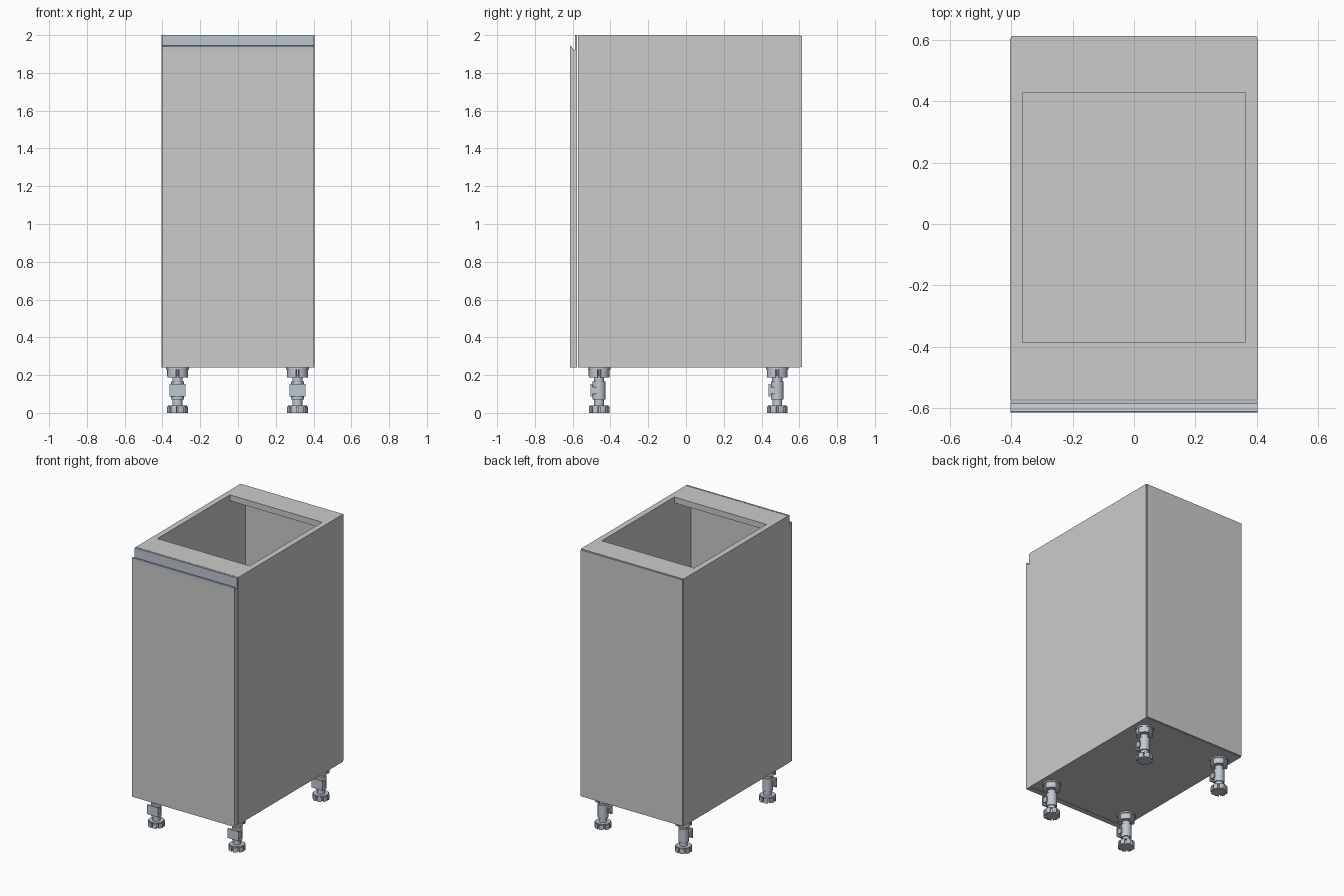
import bpy, bmesh, math
from mathutils import Vector

if "Cube" in bpy.data.objects:
    bpy.data.objects.remove(bpy.data.objects["Cube"])

metal = bpy.data.materials.new("metal")
metal.diffuse_color = (0.52, 0.58, 0.64, 1)
metal.use_nodes = True
metal.node_tree.nodes["Principled BSDF"].inputs["Base Color"].default_value = metal.diffuse_color


def finish(name, bm, mat=None, smooth=False):
    bmesh.ops.recalc_face_normals(bm, faces=bm.faces)
    me = bpy.data.meshes.new(name)
    bm.to_mesh(me)
    bm.free()
    ob = bpy.data.objects.new(name, me)
    bpy.context.collection.objects.link(ob)
    if mat:
        me.materials.append(mat)
    if smooth:
        bpy.ops.object.select_all(action='DESELECT')
        ob.select_set(True)
        bpy.context.view_layer.objects.active = ob
        bpy.ops.object.shade_smooth_by_angle(angle=math.radians(35))
    return ob


def add_prism(bm, base, offset):
    face = bm.faces.new([bm.verts.new(p) for p in base])
    res = bmesh.ops.extrude_face_region(bm, geom=[face], use_keep_orig=True)
    verts = [g for g in res["geom"] if isinstance(g, bmesh.types.BMVert)]
    bmesh.ops.translate(bm, vec=Vector(offset), verts=verts)


def add_box(bm, x0, x1, y0, y1, z0, z1):
    add_prism(bm, [(x0, y0, z0), (x1, y0, z0), (x1, y1, z0), (x0, y1, z0)], (0, 0, z1 - z0))


def add_disc(bm, r, z0, z1, n=32):
    pts = [(r * math.cos(2 * math.pi * i / n), r * math.sin(2 * math.pi * i / n), z0) for i in range(n)]
    add_prism(bm, pts, (0, 0, z1 - z0))


def add_notched(bm, r, r_in, half, count, z0, z1, steps=5):
    """Disc with radial slots of angular half-width `half`."""
    pts = []
    for k in range(count):
        a0 = 2 * math.pi * k / count
        a1 = a0 + 2 * math.pi / count
        pts.append((r_in * math.cos(a0 + half), r_in * math.sin(a0 + half), z0))
        for i in range(steps + 1):
            a = a0 + half + (a1 - a0 - 2 * half) * i / steps
            pts.append((r * math.cos(a), r * math.sin(a), z0))
        pts.append((r_in * math.cos(a1 - half), r_in * math.sin(a1 - half), z0))
    add_prism(bm, pts, (0, 0, z1 - z0))


def panel(name, *dims):
    bm = bmesh.new()
    add_box(bm, *dims)
    return finish(name, bm)


# Carcass
W, IN, F, B, Z0, Z1 = 0.404, 0.363, -0.573, 0.605, 0.24, 2.0
for side, s in (("left", -1), ("right", 1)):
    panel(f"{side}_side_panel", *sorted((s * IN, s * W)), F, B, Z0, Z1)
panel("bottom_panel", -IN, IN, F, B, Z0, Z0 + 0.042)
panel("front_top_rail", -IN, IN, F, -0.387, Z1 - 0.042, Z1)
panel("back_top_rail", -IN, IN, 0.427, B, Z1 - 0.042, Z1)
panel("back_panel", -0.4, 0.4, B, 0.613, Z0 + 0.004, Z1 - 0.004)

# Door and its metal grip profile
panel("door", -0.402, 0.402, -0.615, -0.576, Z0, 1.915)
grip = [(-0.615, 1.915), (-0.615, 1.94), (-0.611, 1.945), (-0.607, 1.942),
        (-0.602, 1.931), (-0.595, 1.923), (-0.587, 1.921), (-0.587, 2.0),
        (-0.576, 2.0), (-0.576, 1.915)]
bm = bmesh.new()
add_prism(bm, [(-0.402, y, z) for y, z in grip], (0.804, 0, 0))
finish("door_grip_profile", bm, metal)

# Adjustable leg: slotted foot, stem, ribbed socket, plinth clip
bm = bmesh.new()
add_notched(bm, 0.055, 0.040, 0.10, 8, 0.0, 0.034)
add_disc(bm, 0.050, 0.034, 0.040)
add_disc(bm, 0.026, 0.038, 0.075)
add_disc(bm, 0.034, 0.070, 0.165)
add_disc(bm, 0.027, 0.165, 0.192)
add_notched(bm, 0.055, 0.034, 0.16, 4, 0.188, 0.232, 8)
for a in range(4):
    c, s = round(math.cos(a * math.pi / 2)), round(math.sin(a * math.pi / 2))
    x, y = 0.043 * c, 0.043 * s
    hx, hy = (0.012, 0.004) if c else (0.004, 0.012)
    add_box(bm, x - hx, x + hx, y - hy, y + hy, 0.195, 0.232)
add_disc(bm, 0.060, 0.230, 0.240)
add_box(bm, -0.043, 0.043, -0.046, -0.036, 0.086, 0.152)
add_box(bm, -0.040, 0.040, -0.036, -0.004, 0.100, 0.138)
leg = finish("front_left_leg", bm, metal, smooth=True)
leg.location = (-0.32, -0.46, 0)
for name, x, y in (("front_right_leg", 0.315, -0.46), ("back_left_leg", -0.32, 0.483),
                   ("back_right_leg", 0.315, 0.483)):
    copy = leg.copy()
    copy.name = name
    copy.location = (x, y, 0)
    bpy.context.collection.objects.link(copy)
